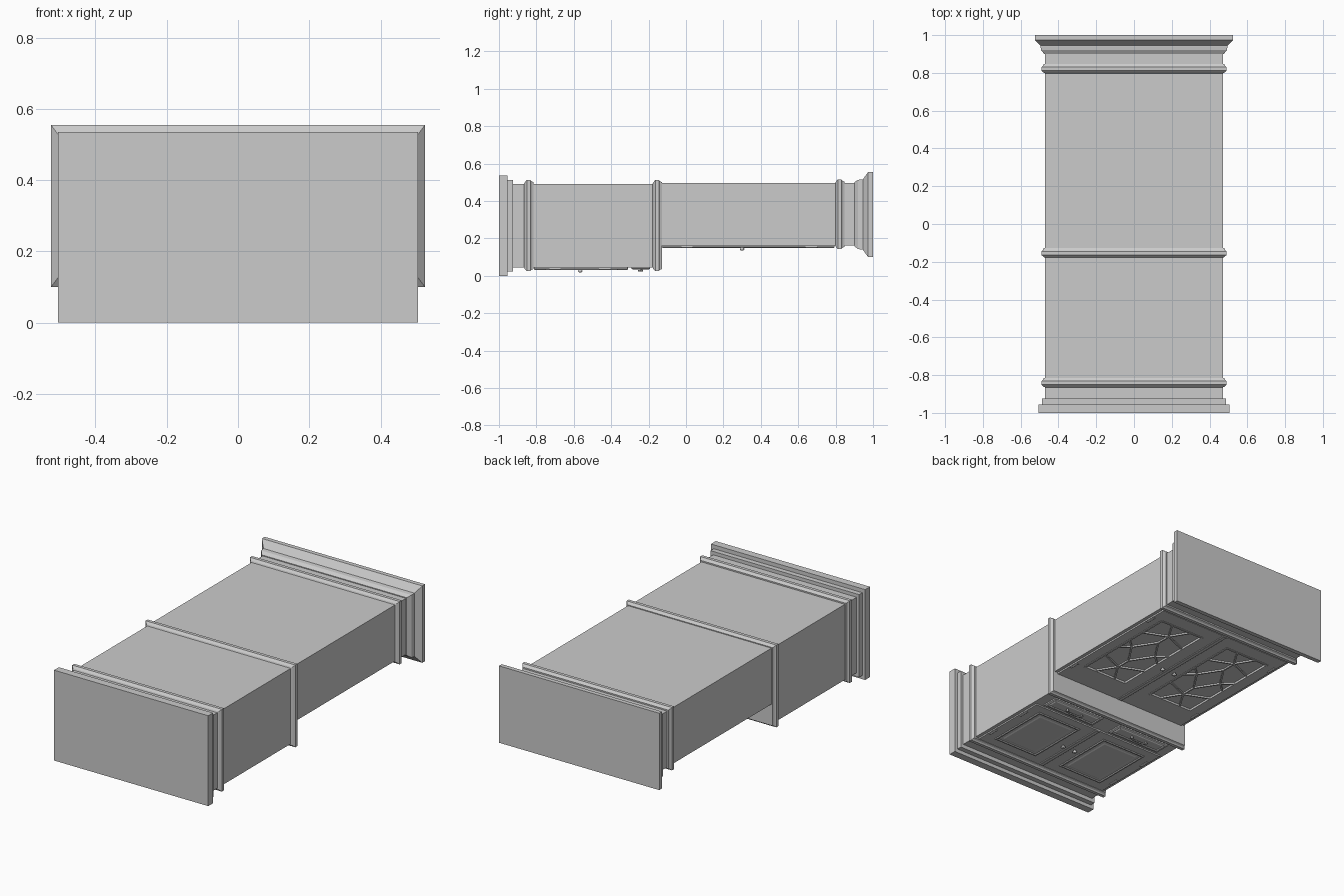
import bpy, bmesh, math
from mathutils import Vector

if "Cube" in bpy.data.objects:
    bpy.data.objects.remove(bpy.data.objects["Cube"])

# The cabinet lies on its back: height runs along y, the door side faces -z.
def finish(name, bm):
    bmesh.ops.recalc_face_normals(bm, faces=bm.faces)
    me = bpy.data.meshes.new(name)
    bm.to_mesh(me)
    bm.free()
    ob = bpy.data.objects.new(name, me)
    bpy.context.collection.objects.link(ob)
    return ob

def loft(name, rings):
    """Skin a stack of four-point rings and cap both ends."""
    bm = bmesh.new()
    vs = [[bm.verts.new(p) for p in r] for r in rings]
    for a, b in zip(vs, vs[1:]):
        for i in range(4):
            j = (i + 1) % 4
            bm.faces.new((a[i], a[j], b[j], b[i]))
    bm.faces.new(vs[0])
    bm.faces.new(vs[-1])
    return finish(name, bm)

def section(y, hw, z0, z1):
    return [(-hw, y, z0), (hw, y, z0), (hw, y, z1), (-hw, y, z1)]

def stack(name, rows):
    return loft(name, [section(*r) for r in rows])

def moulding(name, y, hw, z0, z1):
    prof = [(0, 0), (.003, .008), (.014, .02), (.033, .02), (.039, .013), (.05, .008), (.05, 0)]
    return stack(name, [(y + d, hw + o, z0 - o, z1 + o) for d, o in prof])

def panel(name, x0, x1, y0, y1, steps):
    """Rectangular panel on the door side; steps are (inset, z)."""
    return loft(name, [[(x0 + i, y0 + i, z), (x1 - i, y0 + i, z),
                        (x1 - i, y1 - i, z), (x0 + i, y1 - i, z)] for i, z in steps])

def bar(name, a, b, w, z0, z1):
    a, b = Vector(a), Vector(b)
    d = (b - a).normalized()
    n = Vector((-d.y, d.x)) * w / 2
    pts = [a - n, b - n, b + n, a + n]
    return loft(name, [[(p.x, p.y, z) for p in pts] for z in (z0, z1)])

def knob(name, x, y, z, r):
    """Turned knob projecting toward -z."""
    prof = [(.5, .004), (.5, -.4 * r), (1, -.7 * r), (1, -1.1 * r), (.6, -1.5 * r)]
    bm = bmesh.new()
    n = 12
    rings = [[bm.verts.new((x + k * r * math.cos(t * 2 * math.pi / n),
                            y + k * r * math.sin(t * 2 * math.pi / n), z + h))
              for t in range(n)] for k, h in prof]
    for a, b in zip(rings, rings[1:]):
        for i in range(n):
            bm.faces.new((a[i], a[(i + 1) % n], b[(i + 1) % n], b[i]))
    bm.faces.new(rings[0])
    bm.faces.new(rings[-1])
    ob = finish(name, bm)
    for p in ob.data.polygons:
        p.use_smooth = len(p.vertices) == 4
    return ob

LOW = (.47, .045, .492)
UP = (.47, .163, .495)

# Carcass and stepped plinth
stack("plinth", [(-1, .505, 0, .535), (-.955, .505, 0, .535), (-.955, .487, .022, .512),
                 (-.925, .487, .022, .512), (-.925, *LOW), (-.86, *LOW)])
stack("lower_case", [(-.87, *LOW), (-.14, *LOW)])
stack("upper_case", [(-.14, *UP), (.91, *UP)])
moulding("base_moulding", -.865, *LOW)
moulding("waist_moulding", -.178, *LOW)
moulding("frieze_moulding", .798, *UP)

# Flared cornice
stack("cornice", [(.9, *UP), (.9, .475, .158, .5), (.92, .492, .143, .513), (.94, .495, .14, .515),
                  (.945, .495, .14, .515), (.974, .525, .1, .555), (1, .525, .1, .555)])

# Centre strips covering the door joints
panel("lower_centre_strip", -.014, .014, -.812, -.31, [(0, .046), (0, .034), (.004, .031)])
panel("upper_centre_strip", -.014, .014, -.127, .795, [(0, .164), (0, .152), (.004, .149)])

def span(s, a, b):
    return (a, b) if s > 0 else (-b, -a)

for s, side in ((1, "right"), (-1, "left")):
    # Lower door with raised field
    panel(f"{side}_lower_door", *span(s, .004, .45), -.812, -.312, [(0, .046), (0, .037)])
    panel(f"{side}_lower_door_field", *span(s, .085, .385), -.755, -.365,
          [(0, .038), (.004, .032), (.012, .032), (.018, .040), (.024, .040), (.04, .034)])
    # Drawer with bead and bail handle
    panel(f"{side}_drawer", *span(s, .06, .41), -.292, -.192,
          [(0, .046), (0, .038), (.006, .035), (.014, .035), (.018, .040), (.024, .036)])
    for dx in (.185, .285):
        knob(f"{side}_handle_post", s * dx, -.238, .036, .009)
    pts = [(.185, -.238), (.205, -.252), (.265, -.252), (.285, -.238)]
    for a, b in zip(pts, pts[1:]):
        bar(f"{side}_handle_bail", (s * a[0], a[1]), (s * b[0], b[1]), .008, .023, .03)

    # Glazed upper door: four frame members around a recessed pane
    X0, X1, Y0, Y1 = .09, .385, .03, .7
    for nm, a, b, c, d in (("inner_stile", .004, X0, -.127, .793), ("outer_stile", X1, .45, -.127, .793),
                           ("bottom_rail", X0, X1, -.127, Y0), ("top_rail", X0, X1, Y1, .793)):
        panel(f"{side}_{nm}", *span(s, a, b), c, d, [(0, .164), (0, .154)])
    # Bead around the glass
    for a, b in (((X0, Y0), (X1, Y0)), ((X1, Y0), (X1, Y1)), ((X1, Y1), (X0, Y1)), ((X0, Y1), (X0, Y0))):
        bar(f"{side}_glass_bead", (s * a[0], a[1]), (s * b[0], b[1]), .012, .164, .151)
    # Glazing bars: central diamond linked to the frame
    xm, ym = (X0 + X1) / 2, (Y0 + Y1) / 2
    for m in (1, -1):
        top, tip = (xm, ym + m * .13), (xm, ym + m * .22)
        for k, edge in ((1, X1), (-1, X0)):
            mid = (xm + k * .085, ym)
            for a, b in ((top, mid), (top, tip), (tip, (edge, ym + m * .16)),
                         (tip, (xm + k * .07, ym + m * .335)),
                         (mid, (edge, ym + m * .055))):
                bar(f"{side}_glazing_bar", (s * a[0], a[1]), (s * b[0], b[1]), .009, .164, .154)

    # Knobs and hinges
    knob(f"{side}_lower_knob", s * .042, -.565, .037, .012)
    knob(f"{side}_upper_knob", s * .042, .3, .154, .012)
    for y, z in ((-.7, .037), (-.435, .037), (.005, .154), (.67, .154)):
        panel(f"{side}_hinge", *span(s, .432, .446), y - .03, y + .03,
              [(0, z + .005), (0, z - .003), (.003, z - .005)])
